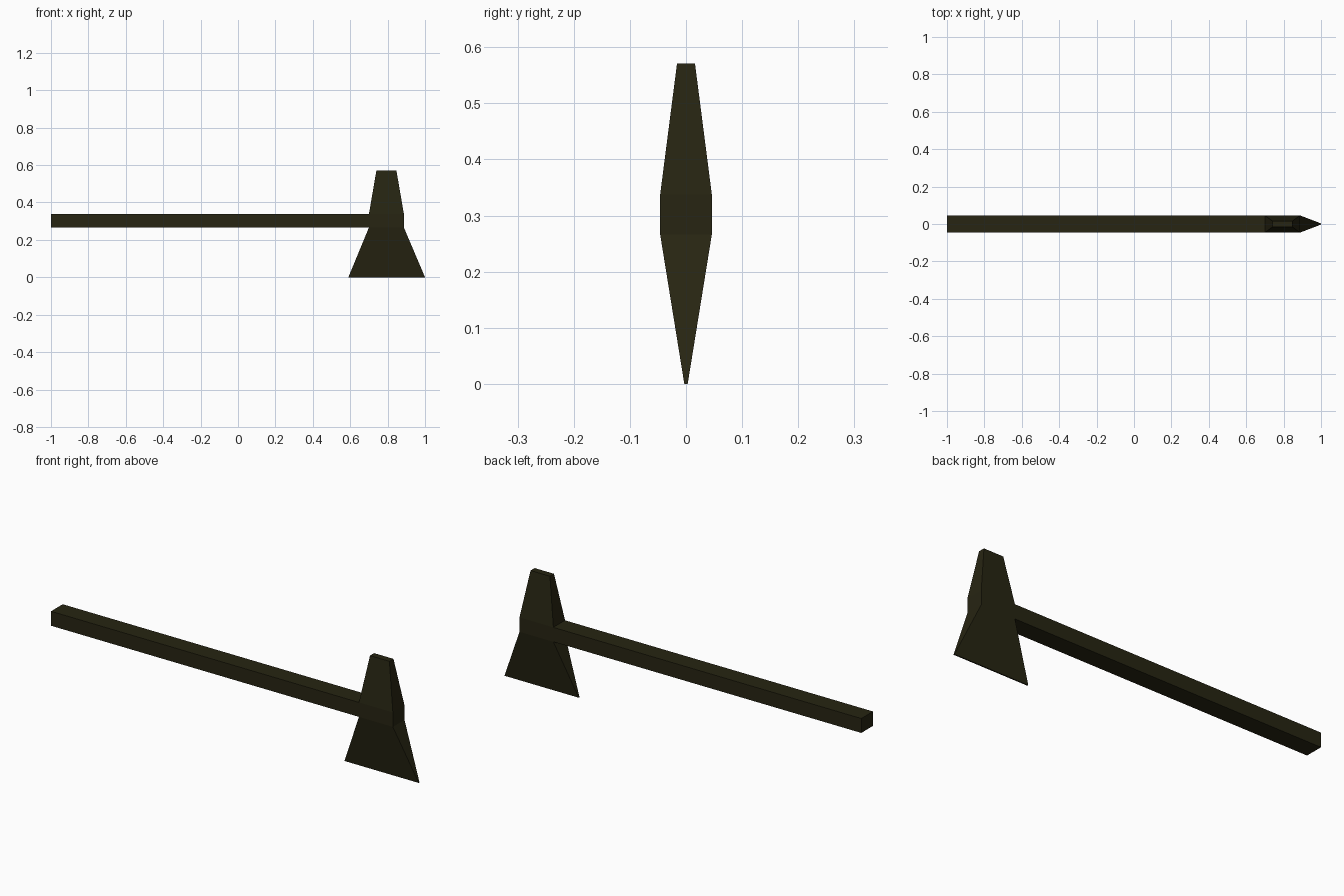
import bpy, bmesh

if "Cube" in bpy.data.objects:
    bpy.data.objects.remove(bpy.data.objects["Cube"])

mat = bpy.data.materials.new("dark olive brown")
mat.diffuse_color = (0.020, 0.018, 0.006, 1)
mat.use_nodes = True
mat.node_tree.nodes["Principled BSDF"].inputs["Base Color"].default_value = mat.diffuse_color


def loft(name, sections):
    """Stack rectangles (x0, x1, half_y, z) into one closed flat-faced solid."""
    bm = bmesh.new()
    rings = [[bm.verts.new(c) for c in ((x0, -y, z), (x1, -y, z), (x1, y, z), (x0, y, z))]
             for x0, x1, y, z in sections]
    for a, b in zip(rings, rings[1:]):
        for i in range(4):
            j = (i + 1) % 4
            bm.faces.new((a[i], a[j], b[j], b[i]))
    bm.faces.new(rings[0][::-1])
    bm.faces.new(rings[-1])
    bmesh.ops.recalc_face_normals(bm, faces=bm.faces)
    mesh = bpy.data.meshes.new(name)
    bm.to_mesh(mesh)
    bm.free()
    mesh.materials.append(mat)
    obj = bpy.data.objects.new(name, mesh)
    bpy.context.collection.objects.link(obj)
    return obj


# Axe head: sharp flared edge, collar band, tapered poll
loft("axe_head", [(0.59, 1.0, 0.003, 0.0),
                  (0.70, 0.887, 0.046, 0.266),
                  (0.70, 0.887, 0.046, 0.338),
                  (0.74, 0.847, 0.016, 0.571)])

# Square handle butting against the collar
loft("handle", [(-1.0, 0.70, 0.046, 0.266),
                (-1.0, 0.70, 0.046, 0.338)])
